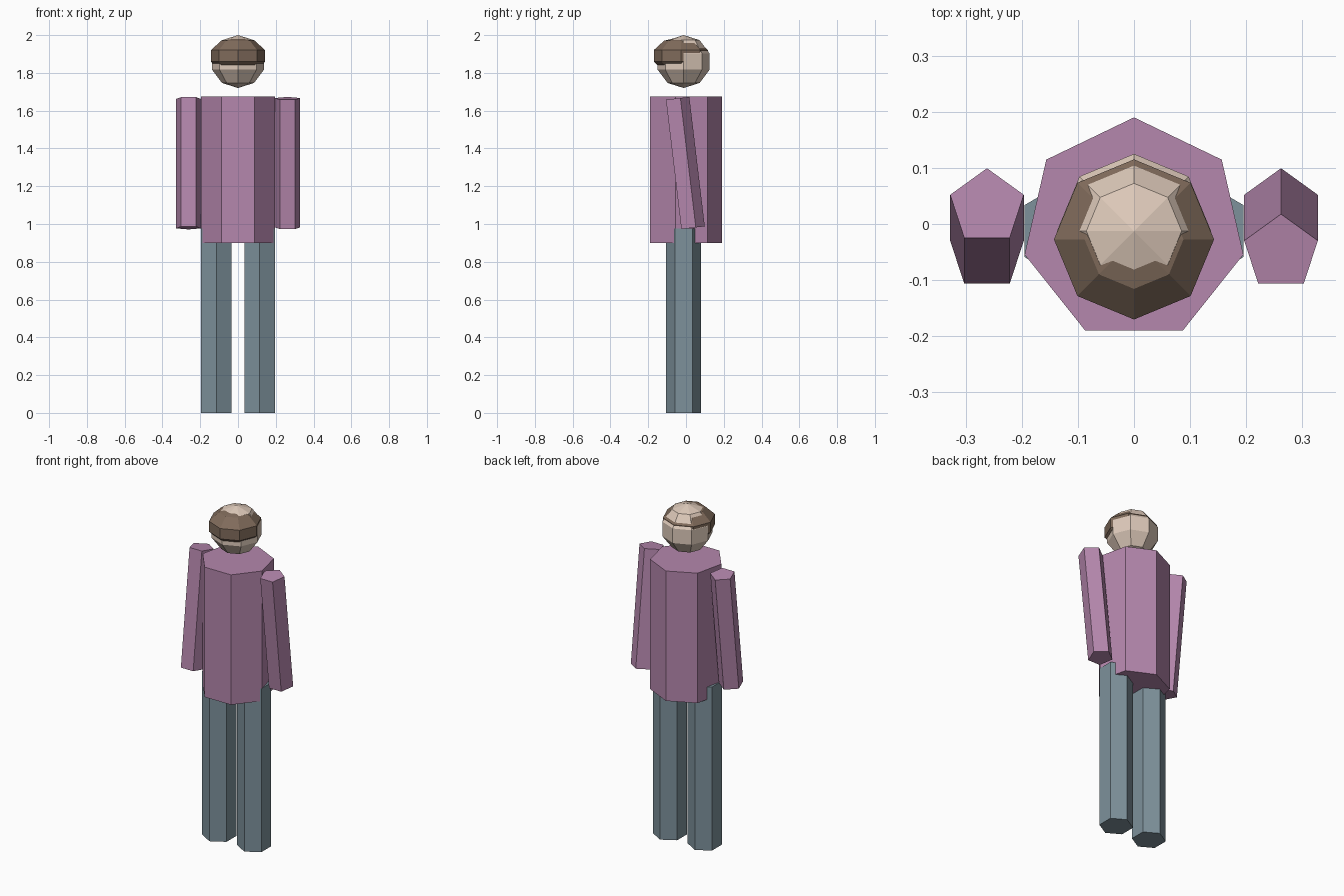
import bpy, bmesh, math
from mathutils import Matrix, Vector

if "Cube" in bpy.data.objects:
    bpy.data.objects.remove(bpy.data.objects["Cube"])


def material(name, rgb):
    m = bpy.data.materials.new(name)
    lin = [(c / 255 / 12.92) if c < 11 else ((c / 255 + 0.055) / 1.055) ** 2.4 for c in rgb]
    m.diffuse_color = (*lin, 1)
    m.use_nodes = True
    m.node_tree.nodes["Principled BSDF"].inputs["Base Color"].default_value = m.diffuse_color
    return m


def finish(name, bm, mat, location, tilt=0):
    bmesh.ops.recalc_face_normals(bm, faces=bm.faces)
    bm.transform(Matrix.Translation(location) @ Matrix.Rotation(math.radians(tilt), 4, 'X'))
    me = bpy.data.meshes.new(name)
    bm.to_mesh(me)
    bm.free()
    me.materials.append(mat)
    ob = bpy.data.objects.new(name, me)
    bpy.context.collection.objects.link(ob)
    return ob


def prism(name, sides, radius, height, center, mat, tilt=0):
    """Upright prism with one corner pointing to the back (+y)."""
    bm = bmesh.new()
    ring = []
    for i in range(sides):
        a = 2 * math.pi * i / sides
        ring.append(bm.verts.new((radius * math.sin(a), radius * math.cos(a), -height / 2)))
    base = bm.faces.new(ring)
    top = bmesh.ops.extrude_face_region(bm, geom=[base], use_keep_orig=True)['geom']
    moved = [v for v in top if isinstance(v, bmesh.types.BMVert)]
    bmesh.ops.translate(bm, verts=moved, vec=(0, 0, height))
    return finish(name, bm, mat, Vector(center), tilt)


def ball(name, rx, rz, center, mat):
    """Low-poly ball, 8 segments by 5 rings."""
    bm = bmesh.new()
    bmesh.ops.create_uvsphere(bm, u_segments=8, v_segments=5, radius=1)
    bmesh.ops.scale(bm, verts=bm.verts, vec=(rx, rx, rz))
    return finish(name, bm, mat, Vector(center))


shirt = material("mauve shirt", (181, 135, 173))
trousers = material("grey teal trousers", (125, 145, 155))
skin = material("skin", (222, 202, 186))
hair = material("brown hair", (128, 107, 91))

# Torso
prism("torso", 7, 0.20, 0.775, (0, -0.01, 1.2875), shirt)

# Arms swing in opposite directions, legs are straight
for side, label in ((1, "right"), (-1, "left")):
    prism(label + "_arm", 5, 0.069, 0.69, (side * 0.262, -0.01, 1.322), shirt, side * 6.8)
    prism(label + "_leg", 6, 0.0925, 0.975, (side * 0.115, -0.0125, 0.4875), trousers)

# Head and the flattened cap of hair set into it
ball("head", 0.1445, 0.14, (0, -0.0125, 1.86), skin)
ball("hair", 0.15, 0.10, (0, -0.0275, 1.89), hair)
